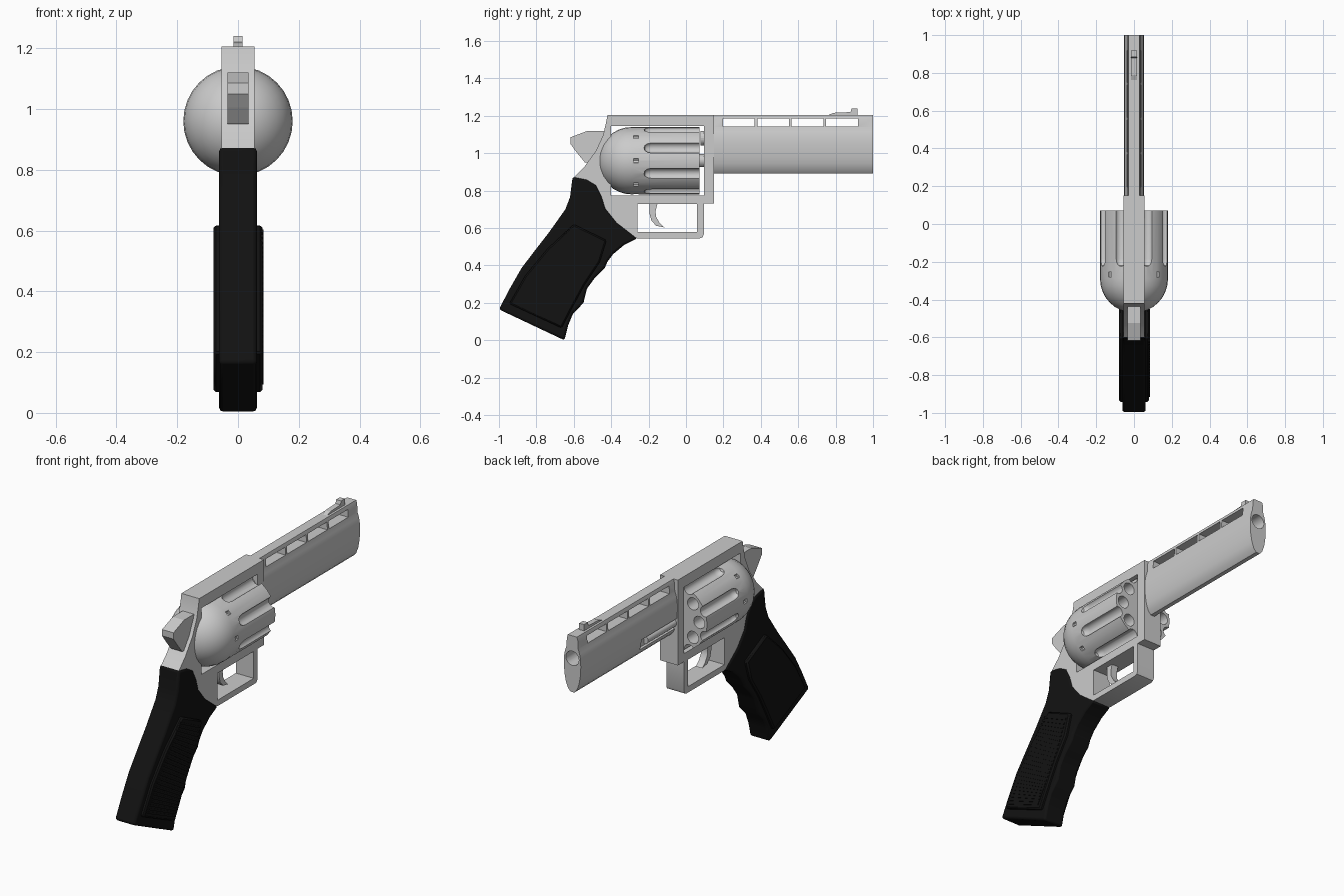
import bpy, bmesh, math
from mathutils import Vector, Matrix

if "Cube" in bpy.data.objects:
    bpy.data.objects.remove(bpy.data.objects["Cube"])

black = bpy.data.materials.new("black")
black.diffuse_color = (0.006, 0.006, 0.006, 1)
black.use_nodes = True
black.node_tree.nodes["Principled BSDF"].inputs["Base Color"].default_value = black.diffuse_color


def finish(name, bm):
    bmesh.ops.recalc_face_normals(bm, faces=bm.faces[:])
    me = bpy.data.meshes.new(name)
    bm.to_mesh(me)
    bm.free()
    ob = bpy.data.objects.new(name, me)
    bpy.context.collection.objects.link(ob)
    return ob


def activate(ob):
    bpy.ops.object.select_all(action='DESELECT')
    ob.select_set(True)
    bpy.context.view_layer.objects.active = ob


def smooth(ob, angle=30):
    activate(ob)
    bpy.ops.object.shade_smooth_by_angle(angle=math.radians(angle))


def extrude(name, pts, offset):
    """Closed outline of 3D points pushed along offset."""
    bm = bmesh.new()
    f = bm.faces.new([bm.verts.new(p) for p in pts])
    res = bmesh.ops.extrude_face_region(bm, geom=[f], use_keep_orig=True)
    vs = [v for v in res['geom'] if isinstance(v, bmesh.types.BMVert)]
    bmesh.ops.translate(bm, verts=vs, vec=offset)
    return finish(name, bm)


def prism(name, yz, x0, x1):
    return extrude(name, [(x0, y, z) for y, z in yz], (x1 - x0, 0, 0))


def box(name, x0, x1, y0, y1, z0, z1):
    return prism(name, [(y0, z0), (y1, z0), (y1, z1), (y0, z1)], x0, x1)


def lathe(name, ry, x=0, z=0, seg=32):
    """Spin a (radius, y) profile about the y direction."""
    bm = bmesh.new()
    vs = [bm.verts.new((r, y, 0)) for r, y in ry]
    es = [bm.edges.new(p) for p in zip(vs, vs[1:])]
    bmesh.ops.spin(bm, geom=vs + es, cent=(0, 0, 0), axis=(0, 1, 0),
                   angle=2 * math.pi, steps=seg)
    bmesh.ops.remove_doubles(bm, verts=bm.verts[:], dist=1e-4)
    bmesh.ops.translate(bm, verts=bm.verts[:], vec=(x, 0, z))
    return finish(name, bm)


def rod(name, r, y0, y1, x=0, z=0, seg=20):
    return lathe(name, [(0, y0), (r, y0), (r, y1), (0, y1)], x, z, seg)


def cut(ob, cutter):
    m = ob.modifiers.new("cut", 'BOOLEAN')
    m.operation, m.solver, m.object = 'DIFFERENCE', 'EXACT', cutter
    activate(ob)
    bpy.ops.object.modifier_apply(modifier=m.name)
    bpy.data.objects.remove(cutter, do_unlink=True)


def bevel(ob, width, segs=2):
    m = ob.modifiers.new("bevel", 'BEVEL')
    m.width, m.segments = width, segs
    m.limit_method, m.angle_limit = 'ANGLE', math.radians(60)


# Frame with cylinder window and trigger guard opening
frame = prism("frame", [
    (-.42, 1.205), (.15, 1.205), (.15, .73), (.095, .73), (.095, .565), (.088, .55), (.075, .545),
    (-.26, .545), (-.40, .61), (-.56, .72), (-.60, .87), (-.545, .925), (-.48, 1.015),
    (-.442, 1.10), (-.425, 1.175)], -.055, .055)
cut(frame, box("window_cutter", -.2, .2, -.40, .095, .775, 1.145))
cut(frame, box("guard_cutter", -.2, .2, -.26, .06, .578, .728))
smooth(frame)

# Barrel: lens-like section with a vented rib, bore and a rod groove
half = [(.028, 1.205), (.034, 1.185), (.036, 1.14), (.045, 1.115), (.051, 1.08), (.052, 1.04),
        (.049, .99), (.041, .945), (.028, .91), (.012, .892)]
section = half + [(-x, z) for x, z in reversed(half)]
barrel = extrude("barrel", [(x, .14, z) for x, z in section], (0, .86, 0))
cut(barrel, rod("bore_cutter", .04, .6, 1.1, z=1.08, seg=24))
for i in range(4):
    y = .197 + .184 * i
    cut(barrel, box("vent_cutter", -.2, .2, y, y + .17, 1.142, 1.185))
cut(barrel, box("groove_cutter", -.2, -.02, .13, .46, .93, .99))
smooth(barrel)
rod("barrel_stub", .04, .078, .15, z=1.08)
ejector = rod("ejector_rod", .022, .14, .40, x=-.025, z=.96)
smooth(ejector)

# Front sight
prism("front_sight", [(.75, 1.2), (.79, 1.216), (.88, 1.22), (.885, 1.24), (.918, 1.24), (.918, 1.2)],
      -.015, .015)

# Domed eight-shot cylinder with flutes, chambers and stop notches
CZ, R = .96, .18
dome = [(R * math.sin(a), -.29 - R * math.cos(a)) for a in [math.pi / 2 * i / 8 for i in range(9)]]
drum = lathe("cylinder", dome + [(R, .072), (0, .072)], z=CZ)
for i in range(8):
    a = math.tau * i / 8
    b = a + math.pi / 8
    cut(drum, lathe("flute_cutter", [(0, -.225), (.016, -.22), (.026, -.205), (.03, -.185),
                                     (.03, .2), (0, .2)],
                    .183 * math.cos(b), CZ + .183 * math.sin(b), 16))
    cut(drum, rod("chamber_cutter", .034, -.15, .2, .132 * math.cos(a), CZ + .132 * math.sin(a)))
    cut(drum, rod("notch_cutter", .012, -.28, -.255, .18 * math.cos(a), CZ + .18 * math.sin(a), 8))
smooth(drum)
rod("cylinder_axle", .035, .06, .11, z=CZ)

# Hammer
hammer = prism("hammer", [(-.40, 1.12), (-.525, 1.12), (-.618, 1.085), (-.618, 1.05), (-.585, 1.005),
                          (-.54, .95), (-.40, .95)], -.035, .035)

# Trigger
trigger = prism("trigger", [(-.195, .74), (-.196, .68), (-.185, .64), (-.16, .612), (-.115, .603),
                            (-.14, .625), (-.16, .66), (-.163, .69), (-.15, .74)], -.02, .02)
smooth(trigger, 40)

# Grip body with finger waves
grip = prism("grip", [
    (-.606, .875), (-.53, .86), (-.48, .83), (-.45, .77), (-.43, .705), (-.37, .63), (-.26, .545),
    (-.33, .51), (-.39, .46), (-.42, .42), (-.435, .385), (-.49, .33), (-.53, .275), (-.548, .20),
    (-.605, .14), (-.63, .08), (-.65, 0), (-1.0, .165), (-.94, .28), (-.88, .385), (-.80, .49),
    (-.73, .58), (-.645, .70), (-.62, .765)], -.062, .062)
bevel(grip, .012)

# Raised side panels, ribbed on the right
panel = [(-.60, .62), (-.425, .535), (-.46, .42), (-.54, .30), (-.60, .19), (-.665, .065),
         (-.945, .195), (-.86, .345), (-.74, .49)]
parts = [grip]
for side, s in (("right", 1), ("left", -1)):
    p = prism("grip_panel_" + side, panel, s * .05, s * .08)
    bevel(p, .008, 1)
    parts.append(p)
back = [Vector(q) for q in ((-.92, .20), (-.84, .335), (-.72, .48), (-.62, .605))]
front = [Vector(q) for q in ((-.68, .09), (-.615, .2), (-.525, .35), (-.45, .52))]
for i in range(24):
    t = 3 * (i + .3) / 24
    k = int(t)
    a = back[k].lerp(back[k + 1], t - k)
    b = front[k].lerp(front[k + 1], t - k)
    d = Vector((.006, .009))
    parts.append(prism("grip_rib", [a, b, b + d, a + d], .075, .084))
for p in parts:
    p.data.materials.append(black)
    smooth(p, 35)
